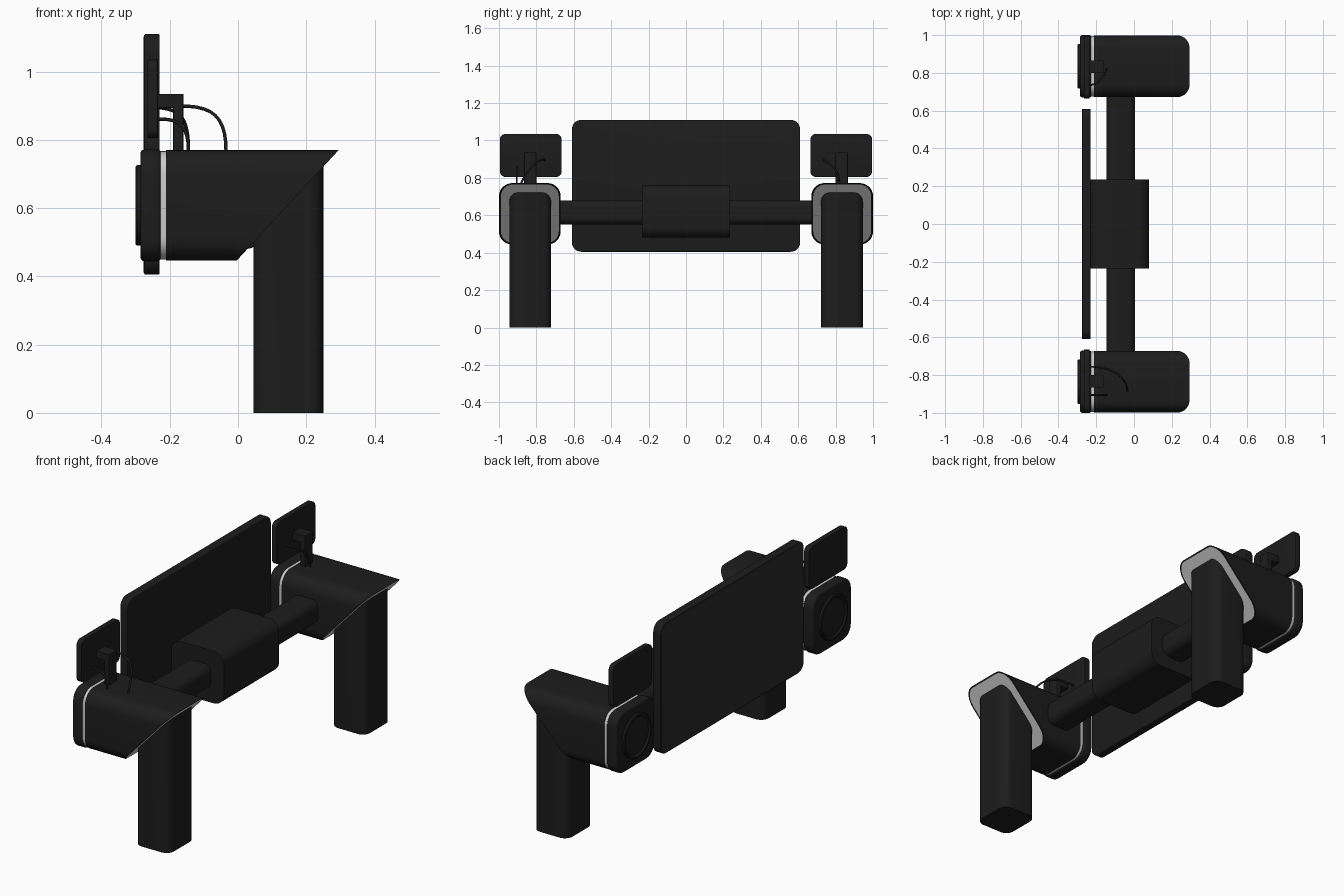
import bpy, bmesh, math
from mathutils import Vector, Matrix

if "Cube" in bpy.data.objects:
    bpy.data.objects.remove(bpy.data.objects["Cube"])


def material(name, v):
    m = bpy.data.materials.new(name)
    m.diffuse_color = (v, v, v, 1)
    m.use_nodes = True
    m.node_tree.nodes["Principled BSDF"].inputs["Base Color"].default_value = m.diffuse_color
    return m


BLACK = material("black", 0.012)
GLASS = material("glass", 0.022)
LIGHT = material("light_grey", 0.55)


def finish(bm, name, mats, angle=35):
    bmesh.ops.recalc_face_normals(bm, faces=bm.faces[:])
    me = bpy.data.meshes.new(name)
    bm.to_mesh(me)
    bm.free()
    for m in mats:
        me.materials.append(m)
    ob = bpy.data.objects.new(name, me)
    bpy.context.collection.objects.link(ob)
    bpy.ops.object.select_all(action='DESELECT')
    bpy.context.view_layer.objects.active = ob
    ob.select_set(True)
    bpy.ops.object.shade_smooth_by_angle(angle=math.radians(angle))
    return ob


def prism(name, axis, a, b, span, r, mats=(BLACK,), bevel=0, shape=None, cap=None, seg=8):
    """Rounded rectangle (a x b ranges on the other two axes) extruded along axis."""
    bm = bmesh.new()
    ia, ib = [i for i in range(3) if i != axis]
    ring = []
    corners = [(a[1], b[1], 0), (a[0], b[1], 1), (a[0], b[0], 2), (a[1], b[0], 3)]
    for ca, cb, q in corners:
        oa = ca - r if ca == max(a) else ca + r
        ob = cb - r if cb == max(b) else cb + r
        for k in range(seg + 1):
            t = (q + k / seg) * math.pi / 2
            p = [0, 0, 0]
            p[axis], p[ia], p[ib] = span[0], oa + r * math.cos(t), ob + r * math.sin(t)
            ring.append(bm.verts.new(p))
    base = bm.faces.new(ring)
    top = bmesh.ops.extrude_face_region(bm, geom=[base], use_keep_orig=True)["geom"]
    top_verts = [g for g in top if isinstance(g, bmesh.types.BMVert)]
    top_face = [g for g in top if isinstance(g, bmesh.types.BMFace)][0]
    for v in top_verts:
        v.co[axis] = span[1]
        if shape:
            v.co = shape(v.co)
    if cap:
        bmesh.ops.recalc_face_normals(bm, faces=bm.faces[:])
        bmesh.ops.inset_region(bm, faces=[top_face], thickness=cap, use_even_offset=True)
        top_face.material_index = 1
    if bevel:
        edges = [e for e in bm.edges if abs(e.verts[0].co[axis] - e.verts[1].co[axis]) < 1e-6]
        bmesh.ops.bevel(bm, geom=edges, offset=bevel, segments=3, profile=0.5, affect='EDGES')
    return finish(bm, name, mats)


def lathe_x(name, profile, y, z):
    bm = bmesh.new()
    vs = [bm.verts.new((x, 0, r)) for x, r in profile]
    es = [bm.edges.new(p) for p in zip(vs, vs[1:])]
    bmesh.ops.spin(bm, geom=vs + es, cent=(0, 0, 0), axis=(1, 0, 0),
                   angle=2 * math.pi, steps=64, use_merge=True)
    bmesh.ops.remove_doubles(bm, verts=bm.verts[:], dist=1e-5)
    bmesh.ops.transform(bm, matrix=Matrix.Translation((0, y, z)), verts=bm.verts[:])
    return finish(bm, name, [BLACK], 30)


def cable(name, points, radius=0.005):
    cu = bpy.data.curves.new(name, 'CURVE')
    cu.dimensions = '3D'
    cu.bevel_depth, cu.bevel_resolution, cu.resolution_u = radius, 2, 12
    sp = cu.splines.new('BEZIER')
    sp.bezier_points.add(1)
    p0, h0, h1, p1 = [Vector(p) for p in points]
    for bp, co, l, r in zip(sp.bezier_points, (p0, p1), (p0, h1), (h0, p1)):
        bp.handle_left_type = bp.handle_right_type = 'FREE'
        bp.co, bp.handle_left, bp.handle_right = co, l, r
    cu.materials.append(BLACK)
    bpy.context.collection.objects.link(bpy.data.objects.new(name, cu))


# Slanted joint plane between each head and its leg
SLOPE = 0.30 / 0.325
def slant_x(c):
    return Vector((0.295 - (0.77 - c.z) * SLOPE, c.y, c.z))
def slant_z(c):
    return Vector((c.x, c.y, 0.77 - (0.295 - c.x) / SLOPE))


# Main screen, its glass, the crossbar and the central housing
prism("screen", 0, (-0.61, 0.61), (0.405, 1.11), (-0.275, -0.23), 0.05, bevel=0.004)
prism("screen_glass", 0, (-0.603, 0.603), (0.412, 1.103), (-0.2765, -0.27), 0.045, mats=(GLASS,))
prism("crossbar", 1, (-0.145, 0.005), (0.55, 0.68), (-0.69, 0.69), 0.04)
prism("central_housing", 1, (-0.235, 0.08), (0.48, 0.76), (-0.235, 0.235), 0.06)

for s, side in ((-1, "front"), (1, "rear")):
    def ys(lo, hi):
        return tuple(sorted((s * lo, s * hi)))
    yc = s * 0.835

    # Head: body with slanted light cap, seam, face plate and dial
    prism(side + "_head", 0, ys(0.672, 0.998), (0.446, 0.77), (-0.211, 0.2), 0.07,
          mats=(BLACK, LIGHT), shape=slant_x, cap=0.008)
    prism(side + "_seam", 0, ys(0.675, 0.995), (0.449, 0.767), (-0.228, -0.208), 0.068, mats=(LIGHT,))
    prism(side + "_face_plate", 0, ys(0.67, 1.0), (0.444, 0.772), (-0.286, -0.225), 0.07, bevel=0.012)
    lathe_x(side + "_dial", [(-0.28, 0.118), (-0.296, 0.118), (-0.30, 0.114), (-0.30, 0.106),
                             (-0.292, 0.098), (-0.292, 0.0)], yc, 0.608)

    # Leg cut to the slanted joint
    prism(side + "_leg", 2, (0.045, 0.25), ys(0.722, 0.945), (0.0, 0.6), 0.045, shape=slant_z)

    # Sign with its post and arm
    prism(side + "_sign", 0, ys(0.665, 0.995), (0.805, 1.035), (-0.265, -0.235), 0.03, bevel=0.003)
    prism(side + "_sign_post", 2, (-0.19, -0.16), ys(0.80, 0.865), (0.76, 0.935), 0.004, seg=2)
    prism(side + "_sign_arm", 2, (-0.24, -0.16), ys(0.80, 0.865), (0.895, 0.935), 0.004, seg=2)

# Cables differ between the two sides
cable("front_long_cable", [(-0.24, -0.755, 0.895), (-0.09, -0.755, 0.91),
                           (-0.035, -0.83, 0.89), (-0.035, -0.885, 0.765)])
cable("front_short_cable", [(-0.24, -0.905, 0.86), (-0.17, -0.905, 0.865),
                            (-0.145, -0.905, 0.84), (-0.145, -0.905, 0.765)])
cable("rear_cable", [(-0.24, 0.735, 0.895), (-0.17, 0.735, 0.89),
                     (-0.145, 0.82, 0.87), (-0.145, 0.82, 0.765)])
